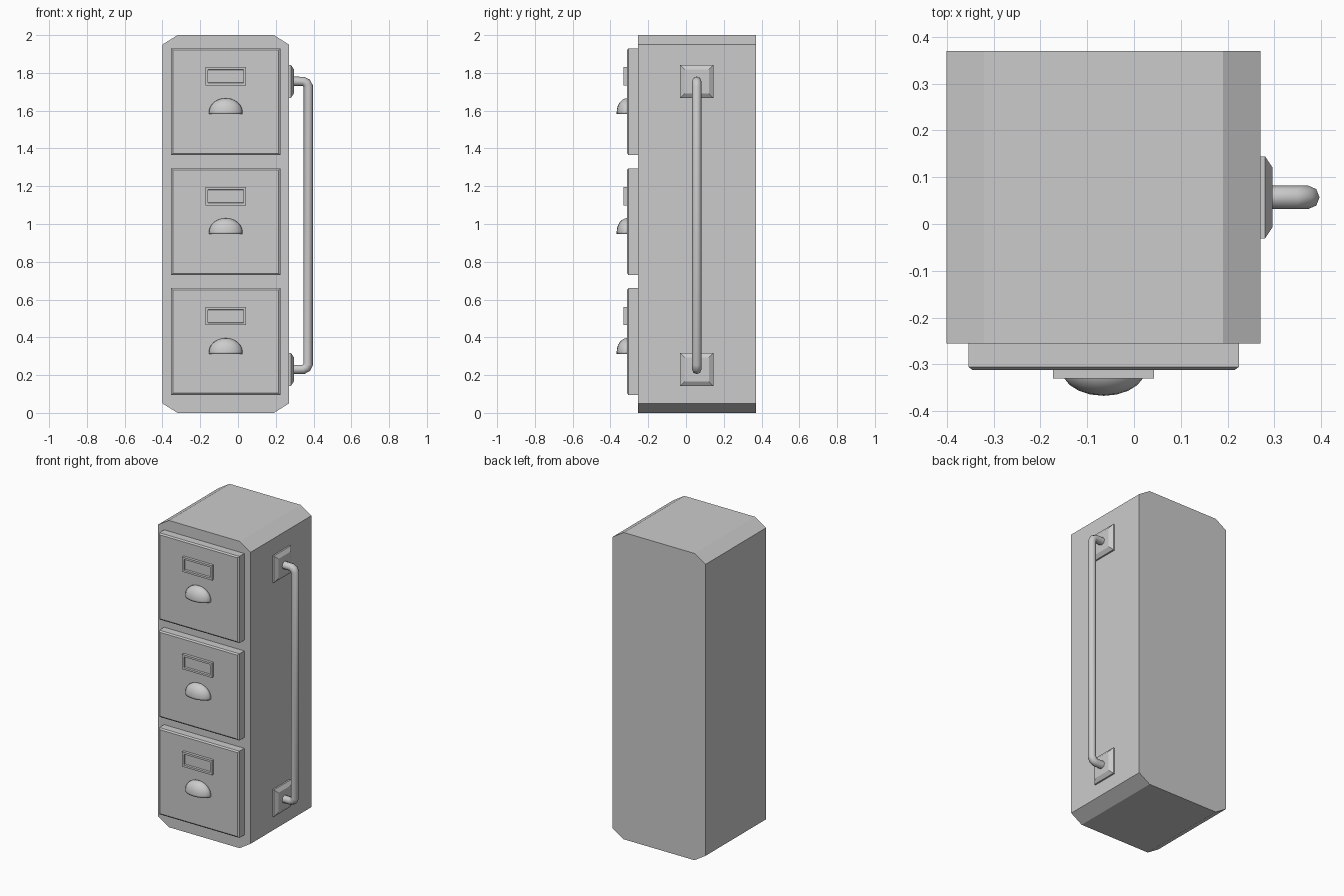
import bpy, bmesh
from mathutils import Vector, Matrix

if "Cube" in bpy.data.objects:
    bpy.data.objects.remove(bpy.data.objects["Cube"])

CX = -0.065  # centre line of the cabinet front


def finish(bm, name, smooth=None):
    bmesh.ops.recalc_face_normals(bm, faces=bm.faces[:])
    me = bpy.data.meshes.new(name)
    bm.to_mesh(me)
    bm.free()
    ob = bpy.data.objects.new(name, me)
    bpy.context.collection.objects.link(ob)
    if smooth:
        bpy.ops.object.select_all(action='DESELECT')
        bpy.context.view_layer.objects.active = ob
        ob.select_set(True)
        bpy.ops.object.shade_smooth_by_angle(angle=smooth)
    return ob


def slab(name, lo, hi, facing, steps):
    """Box whose facing side is inset in (thickness, depth) steps."""
    lo, hi, facing = Vector(lo), Vector(hi), Vector(facing)
    bm = bmesh.new()
    bmesh.ops.create_cube(bm, size=1)
    bmesh.ops.scale(bm, vec=hi - lo, verts=bm.verts)
    bmesh.ops.translate(bm, vec=(lo + hi) / 2, verts=bm.verts)
    bm.normal_update()
    face = next(f for f in bm.faces if f.normal.dot(facing) > 0.9)
    for thickness, depth in steps:
        bmesh.ops.inset_region(bm, faces=[face], thickness=thickness, use_even_offset=True)
        bmesh.ops.translate(bm, vec=facing * depth, verts=face.verts)
    return finish(bm, name)


# Cabinet body: chamfered profile pushed front to back
bm = bmesh.new()
quarter = [(0.335, 0.95), (0.255, 1.0)]
outline = (quarter + [(-x, z) for x, z in quarter[::-1]]
           + [(-x, -z) for x, z in quarter] + [(x, -z) for x, z in quarter[::-1]])
front = bm.faces.new([bm.verts.new((CX + x, -0.255, 1 + z)) for x, z in outline])
ext = bmesh.ops.extrude_face_region(bm, geom=[front], use_keep_orig=True)
bmesh.ops.translate(bm, vec=(0, 0.625, 0),
                    verts=[v for v in ext['geom'] if isinstance(v, bmesh.types.BMVert)])
finish(bm, "cabinet_body")


def cup_pull(name, z):
    """Hollow quarter ellipsoid, open underneath."""
    bm = bmesh.new()
    bmesh.ops.create_uvsphere(bm, u_segments=20, v_segments=12, radius=1)
    for normal in ((0, 1, 0), (0, 0, -1)):
        bmesh.ops.bisect_plane(bm, geom=bm.verts[:] + bm.edges[:] + bm.faces[:],
                               plane_co=(0, 0, 0), plane_no=normal, clear_outer=True, dist=1e-5)
    bmesh.ops.transform(bm, verts=bm.verts,
                        matrix=Matrix.Diagonal((0.0895, 0.056, 0.073, 1)))
    # short straight lip along the bottom
    rim = [e for e in bm.edges if e.is_boundary and all(abs(v.co.z) < 1e-4 for v in e.verts)]
    lip = bmesh.ops.extrude_edge_only(bm, edges=rim)
    bmesh.ops.translate(bm, vec=(0, 0, -0.011),
                        verts=[v for v in lip['geom'] if isinstance(v, bmesh.types.BMVert)])
    bmesh.ops.translate(bm, vec=(CX, -0.311, z + 0.011), verts=bm.verts)
    ob = finish(bm, name, smooth=0.7)
    mod = ob.modifiers.new("thickness", 'SOLIDIFY')
    mod.thickness = 0.006
    mod.offset = -1


# Three drawers, each with a label frame and a cup pull
for i in range(3):
    z = 0.095 + 0.635 * i
    slab(f"drawer_{i + 1}", (CX - 0.289, -0.305, z), (CX + 0.289, -0.25, z + 0.565),
         (0, -1, 0), [(0.009, 0.007)])
    slab(f"label_frame_{i + 1}", (CX - 0.108, -0.33, z + 0.369), (CX + 0.108, -0.305, z + 0.465),
         (0, -1, 0), [(0.013, 0), (0.002, -0.012)])
    cup_pull(f"cup_pull_{i + 1}", z + 0.217)

# Side rail mounting plates
BY, Z0, Z1 = 0.057, 0.23, 1.755
for label, z in (("lower", Z0), ("upper", Z1)):
    slab(f"rail_plate_{label}", (0.265, BY - 0.0875, z - 0.0875), (0.28, BY + 0.0875, z + 0.0875),
         (1, 0, 0), [(0.024, 0.016)])

# Side rail: round bar with cut corners
curve = bpy.data.curves.new("side_rail", 'CURVE')
curve.dimensions = '3D'
curve.bevel_depth = 0.025
curve.bevel_resolution = 2
curve.use_fill_caps = True
path = [(0.28, Z1), (0.345, Z1), (0.363, Z1 - 0.009), (0.372, Z1 - 0.027)]
path += [(x, Z0 + Z1 - z) for x, z in path[::-1]]
spline = curve.splines.new('POLY')
spline.points.add(len(path) - 1)
for p, (x, z) in zip(spline.points, path):
    p.co = (x, BY, z, 1)
spline.use_smooth = True
bpy.context.collection.objects.link(bpy.data.objects.new("side_rail", curve))
